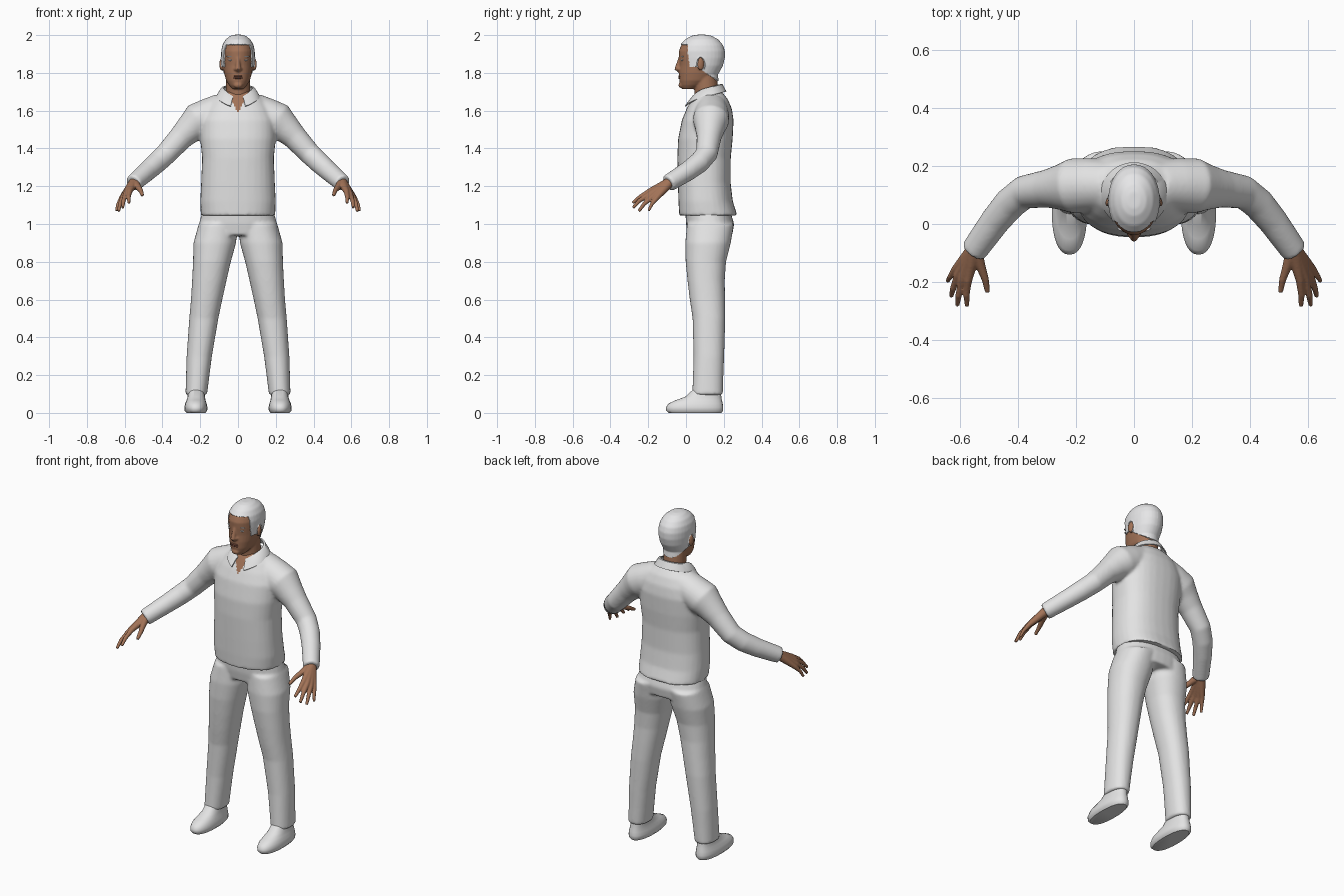
import bpy, bmesh, math
from mathutils import Vector, Matrix

if "Cube" in bpy.data.objects:
    bpy.data.objects.remove(bpy.data.objects["Cube"])


def material(name, col):
    m = bpy.data.materials.new(name)
    m.diffuse_color = (*col, 1)
    m.use_nodes = True
    m.node_tree.nodes["Principled BSDF"].inputs["Base Color"].default_value = m.diffuse_color
    return m


CLOTH = material("pale_cloth", (0.77, 0.77, 0.77))
HAIR = material("grey_white_hair", (0.82, 0.82, 0.83))
SKIN = material("brown_skin", (0.36, 0.17, 0.095))
LIP = material("dark_lip", (0.22, 0.085, 0.055))


def loft(bm, rings):
    """Closed skin over a list of point rings, capped at both ends."""
    vs = [[bm.verts.new(p) for p in r] for r in rings]
    n = len(vs[0])
    for a, b in zip(vs, vs[1:]):
        for i in range(n):
            j = (i + 1) % n
            bm.faces.new((a[i], a[j], b[j], b[i]))
    bm.faces.new(vs[0][::-1])
    bm.faces.new(vs[-1])


def stack(bm, rows, n=32, power=2.0, s=1):
    """Horizontal rings from rows of z, centre x, half width, front y, back y."""
    rings = []
    for z, cx, rx, yf, yb in rows:
        ring = []
        for i in range(n):
            a = 2 * math.pi * i / n
            c, d = math.cos(a), math.sin(a)
            px = math.copysign(abs(c) ** (2 / power), c)
            py = math.copysign(abs(d) ** (2 / power), d)
            ring.append((s * (cx + rx * px), (yf + yb) / 2 + (yb - yf) / 2 * py, z))
        rings.append(ring)
    loft(bm, rings)


def tube(bm, pts, s=1, n=16):
    """Round tube through points of x, y, z, radius."""
    P = [Vector((s * p[0], p[1], p[2])) for p in pts]
    rings = []
    for i, p in enumerate(P):
        t = (P[min(i + 1, len(P) - 1)] - P[max(i - 1, 0)]).normalized()
        u = t.cross(Vector((0, 1, 0.3))).normalized()
        v = t.cross(u)
        rings.append([p + pts[i][3] * (u * math.cos(2 * math.pi * k / n) + v * math.sin(2 * math.pi * k / n))
                      for k in range(n)])
    loft(bm, rings)


def ball(bm, loc, size, turn=0.0):
    mat = Matrix.Translation(loc) @ Matrix.Rotation(turn, 4, 'Z') @ Matrix.Diagonal((*size, 1))
    bmesh.ops.create_uvsphere(bm, u_segments=16, v_segments=10, radius=1, matrix=mat)


def finish(bm, name, mats, voxel=0, smooth=0, solid=0):
    """Turn a bmesh into an object, fuse its pieces and shade it smooth."""
    bmesh.ops.recalc_face_normals(bm, faces=bm.faces)
    me = bpy.data.meshes.new(name)
    bm.to_mesh(me)
    bm.free()
    ob = bpy.data.objects.new(name, me)
    bpy.context.collection.objects.link(ob)
    for m in mats:
        me.materials.append(m)
    bpy.ops.object.select_all(action='DESELECT')
    ob.select_set(True)
    bpy.context.view_layer.objects.active = ob
    if voxel:
        r = ob.modifiers.new("fuse", 'REMESH')
        r.mode = 'VOXEL'
        r.voxel_size = voxel
    if smooth:
        k = ob.modifiers.new("soften", 'SMOOTH')
        k.factor = 0.5
        k.iterations = smooth
    if solid:
        k = ob.modifiers.new("thickness", 'SOLIDIFY')
        k.thickness = solid
        k.offset = 1
    for m in list(ob.modifiers):
        bpy.ops.object.modifier_apply(modifier=m.name)
    bpy.ops.object.shade_smooth_by_angle(angle=math.radians(45))
    return ob


# Jacket: torso and both sleeves fused
bm = bmesh.new()
stack(bm, [(1.045, 0, .197, -.036, .272), (1.12, 0, .2, -.04, .248), (1.22, 0, .195, -.043, .236),
           (1.35, 0, .19, -.046, .237), (1.45, 0, .2, -.042, .247), (1.55, 0, .2, -.022, .252),
           (1.61, 0, .175, .003, .243), (1.66, 0, .14, .03, .222), (1.7, 0, .085, .055, .19)], power=2.4)
for s in (1, -1):
    tube(bm, [(.08, .135, 1.61, .085), (.15, .135, 1.575, .093), (.21, .132, 1.548, .096),
              (.25, .127, 1.508, .08), (.30, .122, 1.46, .066), (.38, .11, 1.372, .058),
              (.43, .07, 1.325, .056), (.48, .01, 1.28, .052), (.555, -.095, 1.215, .046)], s, 24)
jacket = finish(bm, "jacket", [CLOTH, SKIN], .0085, 7)
# Open neck of the jacket
for f in jacket.data.polygons:
    c = f.center
    if c.z > 1.59 and c.y < .11 and abs(c.x) < (c.z - 1.59) * .55:
        f.material_index = 1

# Shirt collar, open at the front
bm = bmesh.new()
rows = []
for i in range(33):
    a = math.radians(20 + 320 * i / 32)
    c, d = math.cos(a), math.sin(a)
    dip = max(0, c) ** 3
    rows.append([bm.verts.new(p) for p in (
        (.075 * d, .11 - .075 * c, 1.715 - .02 * c - .03 * dip),
        (.088 * d, .105 - .085 * c, 1.71 - .025 * c - .035 * dip),
        (.112 * d, .10 - .108 * c, 1.67 - .03 * c - .025 * dip))])
for a, b in zip(rows, rows[1:]):
    for k in (0, 1):
        bm.faces.new((a[k], b[k], b[k + 1], a[k + 1]))
finish(bm, "collar", [CLOTH], solid=.006)

# Trousers: hips and both legs fused
bm = bmesh.new()
stack(bm, [(.94, 0, .2, .01, .245), (1.0, 0, .207, .0, .255), (1.1, 0, .18, -.005, .225)], power=2.3)
for s in (1, -1):
    stack(bm, [(.095, .221, .057, .033, .195), (.2, .213, .062, .037, .198), (.3, .205, .067, .04, .202),
               (.5, .181, .077, .035, .208), (.6, .166, .083, .02, .207), (.7, .152, .091, .008, .205),
               (.8, .138, .1, -.002, .212), (.9, .123, .113, -.004, .237), (1.0, .105, .103, .005, .254)],
          power=2.2, s=s)
finish(bm, "trousers", [CLOTH], .0085, 5)

# Shoes
for s, side in ((1, "left"), (-1, "right")):
    bm = bmesh.new()
    stack(bm, [(0, .223, .05, -.092, .187), (.012, .223, .06, -.105, .197), (.03, .223, .061, -.106, .197),
               (.05, .223, .057, -.092, .194), (.068, .222, .05, -.052, .19), (.085, .221, .046, -.005, .187),
               (.13, .22, .042, .045, .182)], power=2.3, s=s)
    finish(bm, side + "_shoe", [CLOTH])

# Hands: each finger runs from the wrist through its knuckle to the tip
wrist = (.55, -.085, 1.222, .027)
fingers = [
    [(.574, -.195, 1.172, .015), (.579, -.245, 1.142, .0115), (.577, -.283, 1.112, .008)],
    [(.594, -.192, 1.158, .015), (.606, -.246, 1.124, .0115), (.611, -.281, 1.086, .008)],
    [(.609, -.178, 1.144, .0145), (.625, -.222, 1.106, .011), (.632, -.25, 1.068, .008)],
    [(.617, -.156, 1.137, .014), (.635, -.182, 1.104, .010), (.645, -.198, 1.070, .007)],
    [(.53, -.145, 1.197, .017), (.514, -.192, 1.176, .0125), (.506, -.235, 1.152, .009)],
]
for s, side in ((1, "left"), (-1, "right")):
    bm = bmesh.new()
    for f in fingers:
        k = f[0]
        mid = tuple((wrist[i] + k[i]) / 2 for i in range(3)) + (.021,)
        tube(bm, [wrist, mid] + f, s, 12)
    finish(bm, side + "_hand", [SKIN], .004, 3)

# Head with neck, nose and ears
bm = bmesh.new()
stack(bm, [(1.715, 0, .03, -.02, .05), (1.735, 0, .048, -.031, .095), (1.76, 0, .063, -.036, .14),
           (1.80, 0, .074, -.037, .168), (1.84, 0, .08, -.034, .19), (1.88, 0, .083, -.037, .2),
           (1.915, 0, .083, -.038, .2), (1.945, 0, .077, -.026, .19), (1.972, 0, .062, -.002, .168),
           (1.99, 0, .04, .03, .135), (1.996, 0, .02, .055, .11)], power=2.1)
tube(bm, [(0, .115, 1.6, .068), (0, .11, 1.68, .064), (0, .10, 1.8, .062)], n=24)
tube(bm, [(0, -.03, 1.885, .008), (0, -.04, 1.85, .011), (0, -.047, 1.822, .015), (0, -.03, 1.812, .014)])
for s in (1, -1):
    ball(bm, (s * .088, .078, 1.845), (.010, .019, .033), s * .3)
    ball(bm, (s * .012, -.036, 1.82), (.011, .011, .009))
ball(bm, (0, -.024, 1.735), (.024, .016, .016))
head = finish(bm, "head", [SKIN], .005, 4)


# Hair: shell grown from the scalp, following the hairline
def is_hair(c):
    if abs(c.x) > .086 and 1.81 < c.z < 1.88 and .045 < c.y < .105:
        return False
    if c.z > 1.947 + .02 * max(0, -c.y):
        return True
    if c.y < .012 + max(0, 1.91 - c.z) * .12:
        return False
    return c.z > (1.835 if c.y < .06 else 1.835 - (c.y - .06) * .75)


bm = bmesh.new()
bm.from_mesh(head.data)
bmesh.ops.delete(bm, geom=[f for f in bm.faces if not is_hair(f.calc_center_median())], context='FACES')
finish(bm, "hair", [HAIR], solid=.006)

# Brows, eyes and lips
for s, side in ((1, "left"), (-1, "right")):
    for part, z, size in (("brow", 1.887, (.021, .004, .0035)), ("eye", 1.868, (.013, .004, .004))):
        bm = bmesh.new()
        ball(bm, (s * .041, -.0215, z), size, s * .36)
        finish(bm, side + "_" + part, [HAIR])
bm = bmesh.new()
for z in (1.782, 1.773):
    ball(bm, (0, -.035, z), (.025, .006, .005))
finish(bm, "lips", [LIP])
